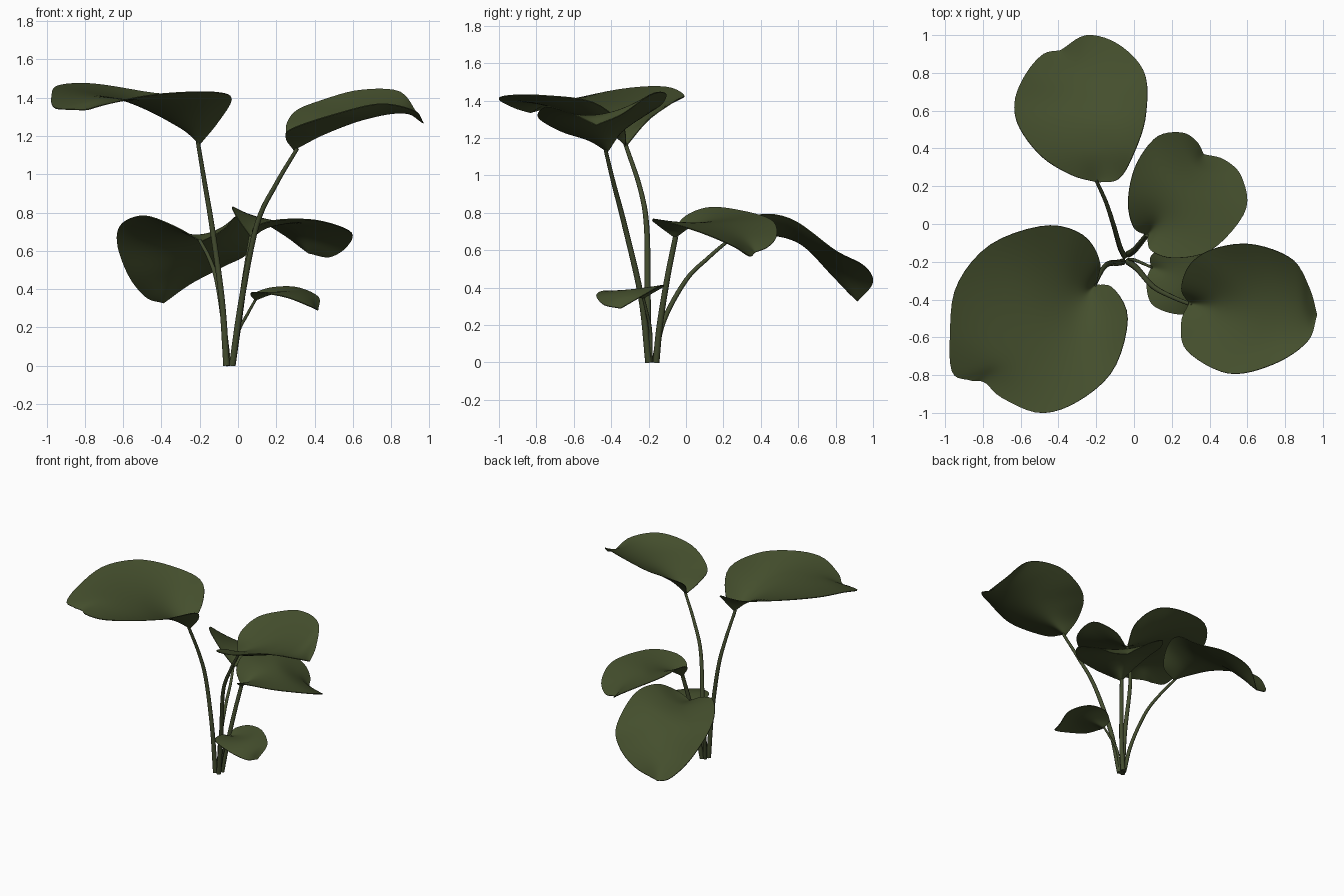
import bpy, bmesh
from mathutils import Vector

if "Cube" in bpy.data.objects:
    bpy.data.objects.remove(bpy.data.objects["Cube"])

leaf_green = bpy.data.materials.new("leaf_green")
leaf_green.diffuse_color = (0.058, 0.077, 0.026, 1)
leaf_green.use_nodes = True
leaf_green.node_tree.nodes["Principled BSDF"].inputs["Base Color"].default_value = leaf_green.diffuse_color
stem_green = bpy.data.materials.new("stem_green")
stem_green.diffuse_color = (0.056, 0.072, 0.028, 1)
stem_green.use_nodes = True
stem_green.node_tree.nodes["Principled BSDF"].inputs["Base Color"].default_value = stem_green.diffuse_color


def spline(pts, t):
    """Point on a Catmull-Rom spline, t in 0..1."""
    p = [Vector(q) for q in pts]
    p = [2 * p[0] - p[1]] + p + [2 * p[-1] - p[-2]]
    n = len(p) - 3
    i = min(int(t * n), n - 1)
    f = t * n - i
    a, b, c, d = p[i:i + 4]
    return 0.5 * (2 * b + (c - a) * f + (2 * a - 5 * b + 4 * c - d) * f * f
                  + (3 * b - a - 3 * c + d) * f ** 3)


def finish(bm, name, mat):
    me = bpy.data.meshes.new(name)
    bm.to_mesh(me)
    bm.free()
    me.materials.append(mat)
    ob = bpy.data.objects.new(name, me)
    bpy.context.collection.objects.link(ob)
    bpy.ops.object.select_all(action='DESELECT')
    ob.select_set(True)
    bpy.context.view_layer.objects.active = ob
    bpy.ops.object.shade_smooth_by_angle(angle=0.9)


def leaf(name, rib, left, right, rows=36, cols=24):
    """Blade spanned across two edge curves and a midrib."""
    left = [rib[0]] + left + [rib[-1]]
    right = [rib[0]] + right + [rib[-1]]
    bm = bmesh.new()
    grid = []
    for i in range(rows + 1):
        t = i / rows
        a, m, b = spline(left, t), spline(rib, t), spline(right, t)
        row = []
        for j in range(cols + 1):
            s = 2 * j / cols - 1
            row.append(bm.verts.new(m + s * (b - a) / 2 + s * s * ((a + b) / 2 - m)))
        grid.append(row)
    for i in range(rows):
        for j in range(cols):
            bm.faces.new((grid[i][j], grid[i][j + 1], grid[i + 1][j + 1], grid[i + 1][j]))
    bmesh.ops.remove_doubles(bm, verts=bm.verts[:], dist=0.0005)
    bm.normal_update()
    if sum(f.normal.z * f.calc_area() for f in bm.faces) < 0:
        bmesh.ops.reverse_faces(bm, faces=bm.faces[:])
    bm.normal_update()
    bmesh.ops.solidify(bm, geom=bm.faces[:], thickness=0.005)
    bmesh.ops.recalc_face_normals(bm, faces=bm.faces[:])
    finish(bm, name, leaf_green)


def stem(name, pts, r0, r1, rings=24, sides=10):
    """Tapered tube along a path."""
    bm = bmesh.new()
    loops = []
    for i in range(rings + 1):
        t = i / rings
        c = spline(pts, t)
        d = spline(pts, min(t + 0.01, 1)) - spline(pts, max(t - 0.01, 0))
        q = Vector((0, 0, 1)).rotation_difference(d)
        ring = bmesh.ops.create_circle(bm, segments=sides, radius=r0 + (r1 - r0) * t)['verts']
        for v in ring:
            v.co = c + q @ v.co
        loops.append(ring)
    for a, b in zip(loops, loops[1:]):
        for k in range(sides):
            n = (k + 1) % sides
            bm.faces.new((a[k], a[n], b[n], b[k]))
    bm.faces.new(loops[0])
    bm.faces.new(loops[-1])
    bmesh.ops.recalc_face_normals(bm, faces=bm.faces[:])
    finish(bm, name, stem_green)


# large upper leaf, front left
leaf("large_leaf",
     [(-.2, -.32, 1.16), (-.3, -.4, 1.25), (-.5, -.53, 1.365), (-.7, -.7, 1.40), (-.86, -.83, 1.34)],
     [(-.18, -.2, 1.30), (-.27, -.06, 1.40), (-.47, -.01, 1.43), (-.76, -.11, 1.475),
      (-.94, -.33, 1.465), (-.975, -.6, 1.41), (-.96, -.79, 1.35)],
     [(-.11, -.34, 1.27), (-.035, -.5, 1.395), (-.11, -.77, 1.43), (-.3, -.94, 1.43),
      (-.5, -1.0, 1.41), (-.7, -.92, 1.365), (-.79, -.84, 1.34)])

# upper leaf, right
leaf("upper_right_leaf",
     [(.29, -.42, 1.13), (.46, -.43, 1.22), (.68, -.45, 1.30), (.87, -.47, 1.325), (.97, -.48, 1.27)],
     [(.25, -.34, 1.24), (.3, -.21, 1.33), (.43, -.13, 1.385), (.63, -.11, 1.44), (.84, -.19, 1.435),
      (.93, -.34, 1.33)],
     [(.25, -.52, 1.19), (.28, -.67, 1.24), (.5, -.79, 1.315), (.74, -.74, 1.37), (.92, -.62, 1.335)])

# drooping leaf, back left
leaf("drooping_leaf",
     [(-.19, .22, .65), (-.22, .4, .685), (-.26, .6, .645), (-.32, .8, .48), (-.39, .92, .33)],
     [(-.33, .26, .73), (-.49, .36, .785), (-.61, .52, .74), (-.63, .66, .635), (-.57, .8, .47),
      (-.48, .9, .36)],
     [(-.08, .24, .71), (.0, .38, .79), (.06, .57, .765), (.055, .80, .60), (-.08, .95, .52),
      (-.25, 1.0, .43)])

# middle leaf, back right
leaf("middle_leaf",
     [(.07, -.06, .67), (.15, .04, .735), (.25, .17, .75), (.33, .29, .68), (.37, .37, .59)],
     [(-.0, -.02, .77), (-.03, .12, .83), (.01, .31, .81), (.12, .46, .76), (.25, .485, .68),
      (.33, .44, .62)],
     [(.09, -.14, .73), (.22, -.18, .765), (.42, -.13, .76), (.59, .07, .70), (.57, .25, .625),
      (.48, .34, .57)])

# small low leaf
leaf("small_leaf",
     [(.09, -.23, .345), (.19, -.26, .38), (.3, -.3, .39), (.38, -.33, .355), (.42, -.35, .29)],
     [(.09, -.17, .38), (.18, -.12, .41), (.31, -.14, .41), (.42, -.23, .36)],
     [(.065, -.31, .375), (.1, -.43, .385), (.25, -.48, .36), (.38, -.44, .31)])

# stems
stem("large_leaf_stem", [(-.06, -.2, 0), (-.085, -.205, .35), (-.135, -.21, .72), (-.17, -.245, .93),
                         (-.21, -.325, 1.17)], .018, .011)
stem("upper_right_stem", [(-.03, -.2, 0), (.02, -.24, .35), (.1, -.33, .74), (.2, -.385, .95),
                          (.31, -.43, 1.135)], .018, .01)
stem("drooping_stem", [(-.05, -.17, 0), (-.075, -.12, .22), (-.11, 0, .44), (-.15, .12, .56),
                       (-.2, .23, .655)], .015, .009)
stem("middle_stem", [(-.03, -.16, 0), (.0, -.14, .2), (.035, -.1, .45), (.07, -.055, .675)], .018, .014)
stem("small_stem", [(-.03, -.19, 0), (0, -.19, .17), (.05, -.21, .27), (.095, -.23, .35)], .01, .007)
